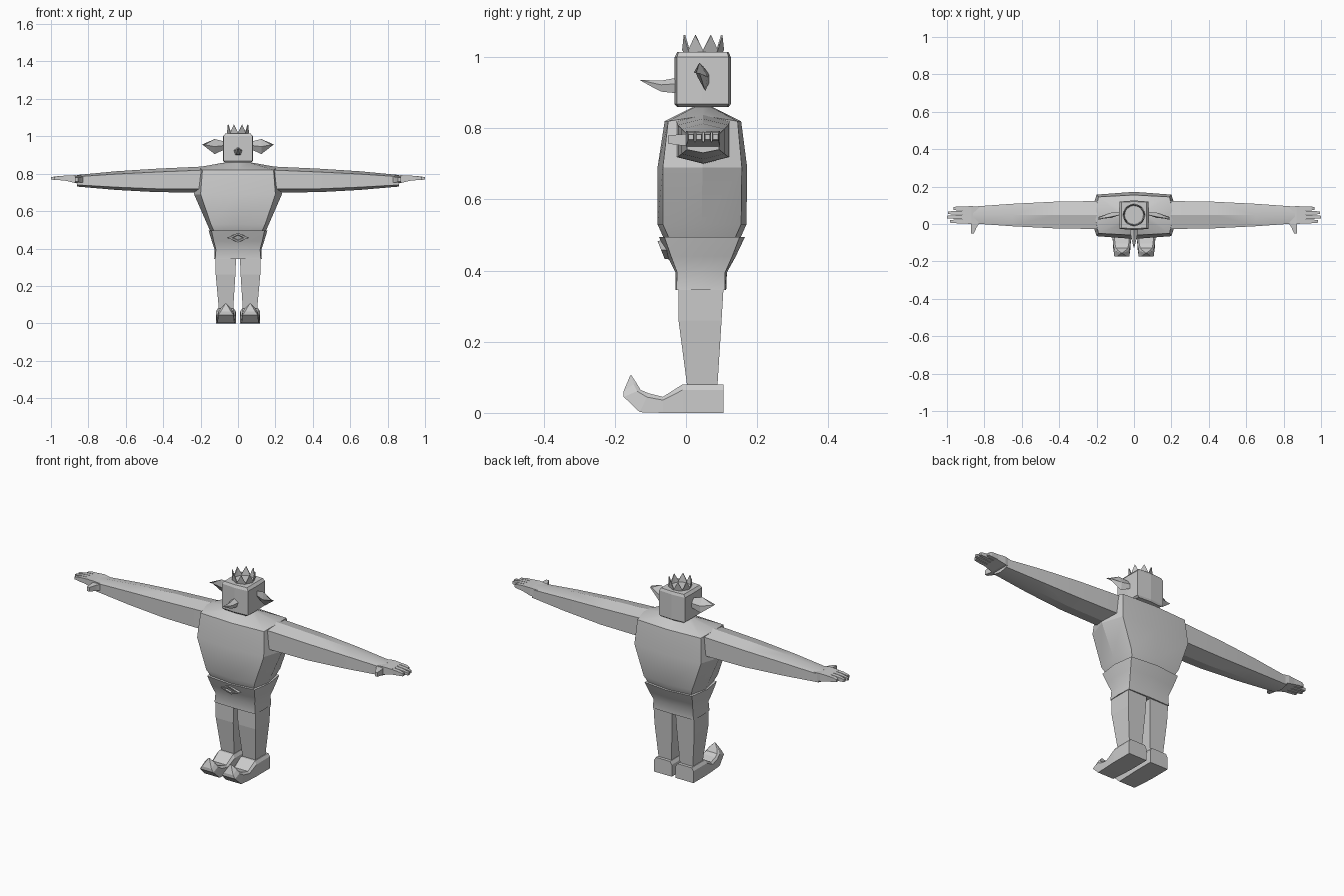
import bpy, bmesh
from math import sin, cos, pi

cube = bpy.data.objects.get("Cube")
if cube:
    bpy.data.objects.remove(cube, do_unlink=True)

grey = bpy.data.materials.new("plain grey")
grey.use_nodes = True
GREY = (0.6, 0.6, 0.6, 1)
grey.diffuse_color = GREY
grey.node_tree.nodes["Principled BSDF"].inputs["Base Color"].default_value = GREY


def loft(name, rings, mirror=False, smooth=0.45):
    """Skin a list of equal-length point rings, cap both ends, optionally mirror in x."""
    bm = bmesh.new()
    loops = [[bm.verts.new(p) for p in ring] for ring in rings]
    n = len(loops[0])
    for a, b in zip(loops, loops[1:]):
        for i in range(n):
            j = (i + 1) % n
            bm.faces.new((a[i], a[j], b[j], b[i]))
    bm.faces.new(loops[0])
    bm.faces.new(loops[-1][::-1])
    bmesh.ops.remove_doubles(bm, verts=bm.verts, dist=1e-4)
    bmesh.ops.recalc_face_normals(bm, faces=bm.faces)
    mesh = bpy.data.meshes.new(name)
    bm.to_mesh(mesh)
    bm.free()
    mesh.materials.append(grey)
    obj = bpy.data.objects.new(name, mesh)
    bpy.context.collection.objects.link(obj)
    if smooth:
        bpy.ops.object.select_all(action='DESELECT')
        obj.select_set(True)
        bpy.context.view_layer.objects.active = obj
        bpy.ops.object.shade_smooth_by_angle(angle=smooth)
    if mirror:
        mod = obj.modifiers.new("mirror", 'MIRROR')
        mod.use_mirror_merge = False
    return obj


def body_ring(z, corner, side, front, back, bow=0.015, lift=0.0):
    """Eight-sided section: bowed front and back, ridge on each side."""
    mid = (front + back) / 2
    f, b = front + bow, back - bow
    return [(0, front, z), (corner, f, z), (side, mid, z + lift), (corner, b, z),
            (0, back, z), (-corner, b, z), (-side, mid, z + lift), (-corner, f, z)]


def rect_x(x, y0, y1, z0, z1):
    return [(x, y0, z0), (x, y1, z0), (x, y1, z1), (x, y0, z1)]


def rect_y(y, x0, x1, z0, z1):
    return [(x0, y, z0), (x1, y, z0), (x1, y, z1), (x0, y, z1)]


def rect_z(z, x0, x1, y0, y1):
    return [(x0, y0, z), (x1, y0, z), (x1, y1, z), (x0, y1, z)]


# torso and shorts
loft("torso", [
    body_ring(0.485, 0.125, 0.145, -0.06, 0.15),
    body_ring(0.53, 0.145, 0.165, -0.08, 0.17),
    body_ring(0.69, 0.2, 0.235, -0.08, 0.172),
    body_ring(0.82, 0.19, 0.21, -0.06, 0.155, 0.01, 0.015),
    body_ring(0.86, 0.06, 0.07, 0.02, 0.075, 0.005)])
loft("shorts", [
    body_ring(0.345, 0.122, 0.127, -0.03, 0.113, 0.003),
    body_ring(0.395, 0.118, 0.125, -0.03, 0.115, 0.005),
    body_ring(0.44, 0.13, 0.14, -0.052, 0.14, 0.01),
    body_ring(0.495, 0.142, 0.157, -0.076, 0.166)], smooth=0.8)

# diamond buckle with a sunken centre, tilted with the shorts
def diamond(size, out):
    w, h = 0.058 * size, 0.027 * size
    base = -0.062 - out
    return [(-w, base, 0.458), (0, base - h * 0.4, 0.458 + h),
            (w, base, 0.458), (0, base + h * 0.4, 0.458 - h)]

loft("buckle", [diamond(1, -0.02), diamond(0.95, 0.008), diamond(0.55, 0.008),
                diamond(0.45, -0.002)], smooth=0)

# head: block with softened edges and a slightly bowed face
loft("head", [
    body_ring(0.86, 0.068, 0.068, -0.025, 0.12, 0.004),
    body_ring(0.868, 0.078, 0.08, -0.032, 0.126, 0.006),
    body_ring(1.0, 0.078, 0.08, -0.032, 0.126, 0.006),
    body_ring(1.014, 0.068, 0.068, -0.025, 0.12, 0.004)], smooth=0)

# pointed nose
def nose_ring(y, z, r):
    return [(r * sin(i * 2 * pi / 5), y, z + r * cos(i * 2 * pi / 5)) for i in range(5)]

loft("nose", [nose_ring(-0.02, 0.918, 0.025), nose_ring(-0.07, 0.917, 0.017),
              nose_ring(-0.1, 0.926, 0.009), nose_ring(-0.13, 0.936, 0.0005)])

# leaf-shaped ears, swept forward
def ear_ring(x, y, z0, z1, t):
    zm = (z0 + z1) / 2
    return [(x, y + 0.008, z0), (x, y + t, zm), (x, y - 0.008, z1), (x, y - t, zm)]

loft("ears", [ear_ring(0.07, 0.058, 0.93, 0.972, 0.008),
              ear_ring(0.125, 0.046, 0.905, 0.985, 0.014),
              ear_ring(0.19, 0.03, 0.955, 0.957, 0.002)], mirror=True, smooth=0)

# spiked crown: zigzag rim on an octagonal band
def crown_ring(r, low, high):
    return [(r * cos(i * pi / 8), 0.048 + r * sin(i * pi / 8), high if i % 2 else low)
            for i in range(16)]

loft("crown", [crown_ring(0.052, 1.008, 1.008), crown_ring(0.059, 1.02, 1.062),
               crown_ring(0.054, 1.02, 1.062), crown_ring(0.05, 1.012, 1.012)], smooth=0)

# tapering six-sided arms
def arm_ring(x, hy, zmid, hz, flat):
    return [(x, 0.048 + a * hy, zmid + b) for a, b in
            ((-1, -flat), (0, -hz), (1, -flat), (1, flat), (0, hz), (-1, flat))]

loft("arms", [arm_ring(0.19, 0.075, 0.769, 0.069, 0.05),
              arm_ring(0.43, 0.071, 0.764, 0.063, 0.045),
              arm_ring(0.65, 0.06, 0.763, 0.05, 0.035),
              arm_ring(0.86, 0.045, 0.762, 0.031, 0.022)], mirror=True)

# hands: palm, four fingers and a forward thumb
loft("palms", [rect_x(0.82, 0.005, 0.09, 0.742, 0.787),
               rect_x(0.87, 0.0, 0.096, 0.75, 0.792),
               rect_x(0.92, 0.004, 0.092, 0.762, 0.79)], mirror=True, smooth=0)
for i, tip in enumerate((0.985, 1.0, 0.995, 0.965)):
    y = 0.004 + i * 0.023
    loft("fingers_%d" % (i + 1),
         [rect_x(0.9, y, y + 0.02, 0.76, 0.791),
          rect_x(0.95, y, y + 0.02, 0.765, 0.788),
          rect_x(tip, y + 0.003, y + 0.017, 0.768, 0.782)], mirror=True, smooth=0)
loft("thumbs", [rect_y(0.015, 0.82, 0.87, 0.752, 0.785),
                rect_y(-0.015, 0.84, 0.872, 0.752, 0.783),
                rect_y(-0.05, 0.856, 0.872, 0.757, 0.78)], mirror=True, smooth=0)

# legs
loft("legs", [rect_z(0.07, 0.026, 0.102, 0.004, 0.088),
              rect_z(0.26, 0.014, 0.119, -0.021, 0.1),
              rect_z(0.36, 0.01, 0.121, -0.021, 0.106)], mirror=True, smooth=0)

# shoes with curled-up toes: bottom and top edge points with half width
def shoe_ring(yb, zb, yt, zt, w):
    c, t = 0.065, w * 0.8
    zs, ys = zb + (zt - zb) * 0.8, yb + (yt - yb) * 0.8
    return [(c - w, yb, zb), (c + w, yb, zb), (c + w, ys, zs),
            (c + t, yt, zt), (c - t, yt, zt), (c - w, ys, zs)]

loft("shoes", [shoe_ring(0.105, 0, 0.105, 0.08, 0.053),
               shoe_ring(-0.01, 0, -0.01, 0.08, 0.053),
               shoe_ring(-0.065, 0, -0.065, 0.045, 0.05),
               shoe_ring(-0.13, 0.002, -0.105, 0.055, 0.046),
               shoe_ring(-0.175, 0.045, -0.128, 0.065, 0.04),
               shoe_ring(-0.175, 0.062, -0.14, 0.085, 0.028),
               shoe_ring(-0.157, 0.105, -0.154, 0.106, 0.003)], mirror=True, smooth=0)
